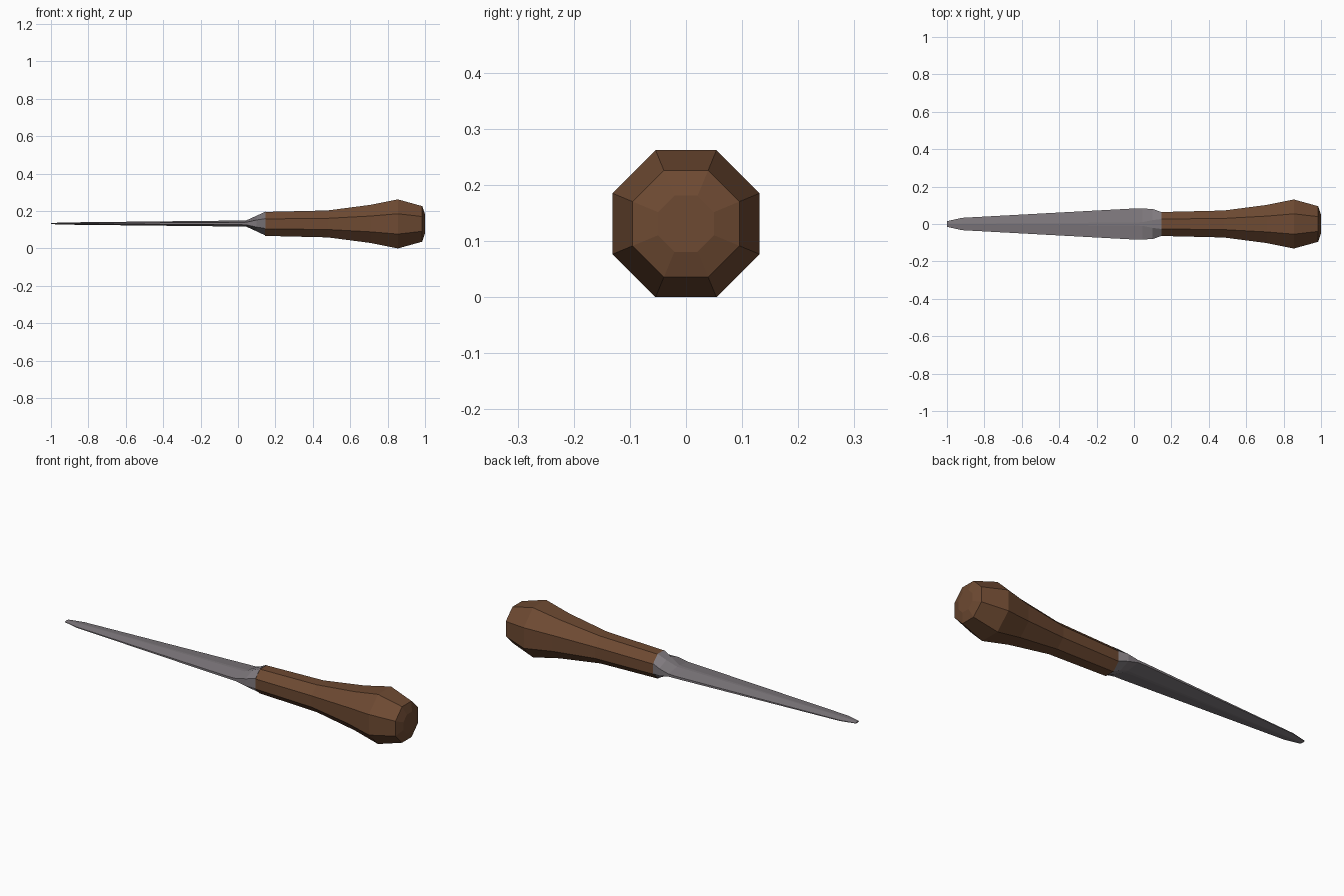
import bpy, bmesh

if "Cube" in bpy.data.objects:
    bpy.data.objects.remove(bpy.data.objects["Cube"])

CENTRE_Z = 0.131
T = 0.4142  # half side of a regular octagon with unit apothem


def material(name, rgb):
    m = bpy.data.materials.new(name)
    m.diffuse_color = (*rgb, 1)
    m.use_nodes = True
    m.node_tree.nodes["Principled BSDF"].inputs["Base Color"].default_value = m.diffuse_color
    return m


def loft(name, sections, mat):
    """Skin eight-sided sections (x, half width, half edge, half flat, half height)."""
    bm = bmesh.new()
    rings = []
    for x, w, s, f, t in sections:
        pts = [(w, -s), (w, s), (f, t), (-f, t), (-w, s), (-w, -s), (-f, -t), (f, -t)]
        rings.append([bm.verts.new((x, y, CENTRE_Z + z)) for y, z in pts])
    for a, b in zip(rings, rings[1:]):
        for i in range(8):
            j = (i + 1) % 8
            bm.faces.new((a[i], a[j], b[j], b[i]))
    bm.faces.new(rings[0])
    bm.faces.new(rings[-1])
    bmesh.ops.recalc_face_normals(bm, faces=bm.faces)
    me = bpy.data.meshes.new(name)
    bm.to_mesh(me)
    bm.free()
    me.materials.append(mat)
    ob = bpy.data.objects.new(name, me)
    bpy.context.collection.objects.link(ob)
    return ob


wood = material("brown wood", (0.155, 0.068, 0.032))
steel = material("grey steel", (0.21, 0.19, 0.205))

# Octagonal handle, swelling to a domed pommel
profile = [(0.145, 0.064), (0.48, 0.072), (0.71, 0.102), (0.855, 0.131),
           (0.985, 0.095), (1.0, 0.05)]
loft("handle", [(x, r, r * T, r * T, r) for x, r in profile], wood)

# Flat tapering blade with a central ridge, blending into the octagonal neck
blade = loft("blade", [
    (-1.0, 0.015, 0.001, 0.002, 0.003),
    (-0.92, 0.033, 0.002, 0.003, 0.006),
    (0.0, 0.083, 0.006, 0.008, 0.016),
    (0.045, 0.083, 0.007, 0.010, 0.017),
    (0.10, 0.080, 0.019, 0.021, 0.042),
    (0.147, 0.064, 0.064 * T, 0.064 * T, 0.064),
], steel)
blade.location.z = 0.002
